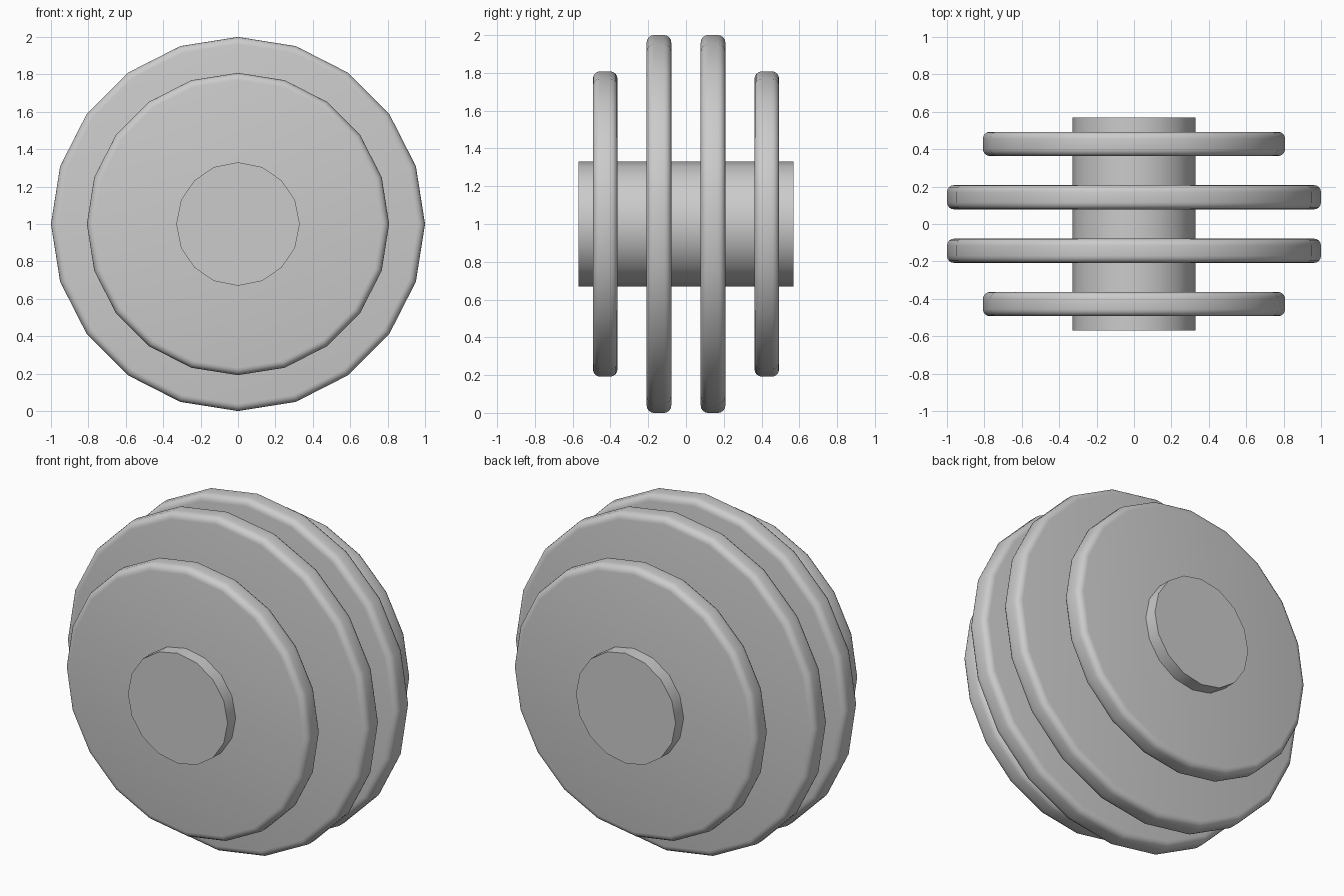
import bpy
import math

cube = bpy.data.objects.get("Cube")
if cube:
    bpy.data.objects.remove(cube, do_unlink=True)

# Single plain grey
grey = bpy.data.materials.new("light_grey")
grey.use_nodes = True
colour = (0.6, 0.6, 0.6, 1)
grey.diffuse_color = colour
grey.node_tree.nodes["Principled BSDF"].inputs["Base Color"].default_value = colour


def round_part(name, radius, depth, y, sides, bevel=0):
    """Cylinder lying along y, optionally with rounded rims."""
    bpy.ops.mesh.primitive_cylinder_add(
        vertices=sides, radius=radius, depth=depth,
        location=(0, y, 1), rotation=(math.pi / 2, 0, 0))
    part = bpy.context.object
    part.name = name
    part.data.materials.append(grey)
    if bevel:
        mod = part.modifiers.new("rounded_rim", 'BEVEL')
        mod.width = bevel
        mod.segments = 4
        mod.limit_method = 'ANGLE'
        mod.angle_limit = math.radians(40)
        bpy.ops.object.modifier_apply(modifier=mod.name)
    bpy.ops.object.shade_smooth_by_angle(angle=math.radians(30))
    return part


# Central axle
round_part("axle", 0.33, 1.14, 0, 16)

# Two large inner discs and two smaller outer discs
for side, sign in (("front", -1), ("back", 1)):
    round_part(side + "_large_disc", 1.0, 0.13, sign * 0.143, 20, 0.038)
    round_part(side + "_small_disc", 0.808, 0.13, sign * 0.428, 20, 0.038)
